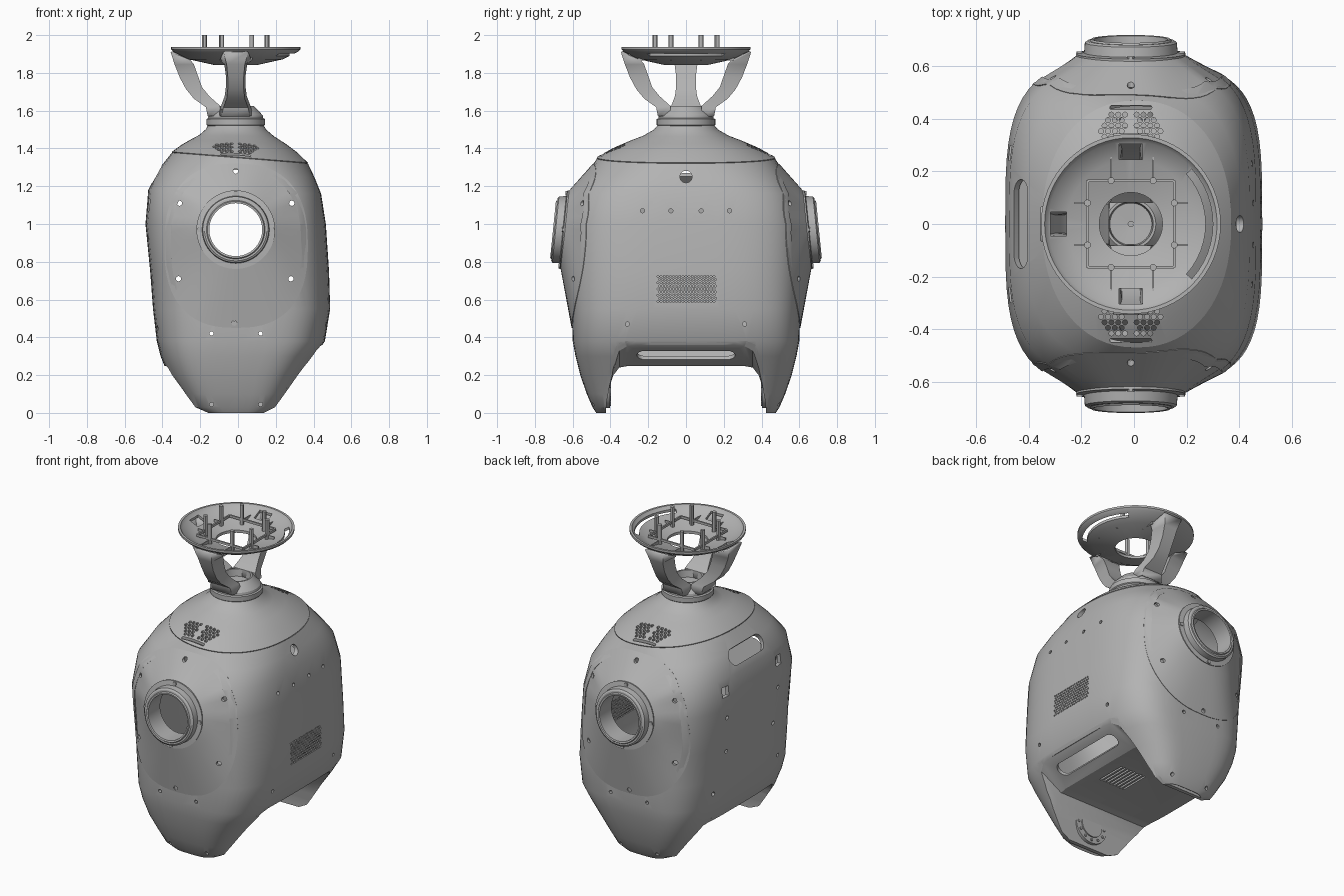
import bpy, bmesh
from math import sin, cos, pi, radians
from mathutils import Vector, Matrix
from mathutils.bvhtree import BVHTree

if "Cube" in bpy.data.objects:
    bpy.data.objects.remove(bpy.data.objects["Cube"])

grey = bpy.data.materials.new("shell grey")
grey.use_nodes = True
grey.diffuse_color = (0.45, 0.45, 0.45, 1)
grey.node_tree.nodes["Principled BSDF"].inputs["Base Color"].default_value = (0.45, 0.45, 0.45, 1)
parts = []
SEG = 64
ANGLES = [2 * pi * i / SEG for i in range(SEG)]
CX = -0.012  # axis of the neck and shoulders


def finish(name, bm, keep=True):
    bmesh.ops.recalc_face_normals(bm, faces=bm.faces)
    me = bpy.data.meshes.new(name)
    bm.to_mesh(me)
    ob = bpy.data.objects.new(name, me)
    bpy.context.collection.objects.link(ob)
    if keep:
        me.materials.append(grey)
        parts.append(ob)
    return ob


def loft_bm(rings, closed=True, cap=False, loop=False):
    bm = bmesh.new()
    rows = [[bm.verts.new(p) for p in ring] for ring in rings]
    if loop:
        rows.append(rows[0])
    n = len(rows[0])
    for a, b in zip(rows, rows[1:]):
        for i in range(n if closed else n - 1):
            j = (i + 1) % n
            bm.faces.new((a[i], a[j], b[j], b[i]))
    if cap:
        bm.faces.new(rows[0])
        bm.faces.new(rows[-1])
    return bm


def prism(bm, pts, centre, normal, depth):
    # extruded polygon, running depth each way along normal
    q = Vector(normal).to_track_quat('Z', 'Y').to_matrix().to_4x4()
    m = Matrix.Translation(centre) @ q
    lo, hi = [[bm.verts.new(m @ Vector((x, y, d))) for x, y in pts] for d in (-depth, depth)]
    for i in range(len(pts)):
        j = (i + 1) % len(pts)
        bm.faces.new((lo[i], lo[j], hi[j], hi[i]))
    bm.faces.new(lo[::-1])
    bm.faces.new(hi)


def disc(r, n=12):
    return [(r * cos(2 * pi * i / n), r * sin(2 * pi * i / n)) for i in range(n)]


def rect(a, b):
    return [(-a, -b), (a, -b), (a, b), (-a, b)]


def stadium(half, w):
    return [((half - w) * (1 if cos(a) > 0 else -1) + w * cos(a), w * sin(a))
            for a in [pi * (i + 0.5) / 10 for i in range(20)]]


def solidify(ob, t, offset=-1):
    m = ob.modifiers.new("thickness", 'SOLIDIFY')
    m.thickness, m.offset = t, offset


def cut(ob, cutters, op='DIFFERENCE'):
    # apply thickness and cutters, then drop the cutters
    for c in cutters:
        m = ob.modifiers.new("cut", 'BOOLEAN')
        m.operation, m.solver, m.object = op, 'EXACT', c
    dg = bpy.context.evaluated_depsgraph_get()
    me = bpy.data.meshes.new_from_object(ob.evaluated_get(dg))
    ob.modifiers.clear()
    ob.data = me
    for c in cutters:
        bpy.data.objects.remove(c)


def box(name, x, y, z):
    return finish(name, loft_bm([[(CX + a, b, c) for a, b in ((x[0], y[0]), (x[1], y[0]), (x[1], y[1]), (x[0], y[1]))]
                                 for c in z], cap=True))


def lathe(name, profile):
    return finish(name, loft_bm([[(CX + r * cos(a), r * sin(a), z) for a in ANGLES] for r, z in profile], loop=True))


def super_xy(a, n):
    c, s = cos(a), sin(a)
    return (abs(c) ** (2 / n) * (1 if c > 0 else -1), abs(s) ** (2 / n) * (1 if s > 0 else -1))


# Torso shell: height, back x, chest x, half depth, squareness
LEVELS = [(0, -.2, .18, .475, 4), (.03, -.27, .24, .495, 4), (.1, -.31, .28, .525, 4),
          (.2, -.37, .34, .56, 4), (.3, -.41, .41, .585, 4), (.38, -.43, .46, .6, 4),
          (.55, -.45, .488, .605, 3.8), (.75, -.465, .482, .62, 3.5), (1, -.49, .465, .62, 3.5),
          (1.17, -.475, .44, .585, 3.3), (1.27, -.418, .405, .52, 2.8), (1.35, -.35, .37, .47, 2.2)]


def torso_ring(z, x0, x1, y, n):
    ring = []
    for a in ANGLES:
        u, v = super_xy(a, n)
        x = (x0 + x1) / 2 + u * (x1 - x0) / 2
        ring.append(Vector((x, v * y, z - 0.08 * x * max(0, (z - 1.1) / 0.25))))
    return ring


torso_rings = [torso_ring(*lv) for lv in LEVELS]
bm = loft_bm(torso_rings)
tree = BVHTree.FromBMesh(bm)
torso = finish("torso_shell", bm)
solidify(torso, 0.025)

# Arch between the legs, also used for the underside tub
HALF_ARCH = [(.445, -.1), (.432, .06), (.417, .14), (.395, .205), (.36, .25), (.31, .26)]
ARCH = HALF_ARCH + [(-y, z) for y, z in reversed(HALF_ARCH)]
arch_rings = [[(x, y, z * h / 0.26) for y, z in ARCH] for x, h in ((-.7, .26), (.26, .26), (.44, .37), (.7, .37))]
arch_cutter = finish("arch_cutter", loft_bm(arch_rings, cap=True), False)

# Openings in the torso
OVAL = [super_xy(a, 2.5) for a in ANGLES]
holes = bmesh.new()
prism(holes, [(.345 * u, .4 * v) for u, v in OVAL], (-.01, 0, .885), (0, 1, 0), 1)
prism(holes, disc(0.032, 24), (.42, 0, 1.25), (1, 0, 0), 0.15)
prism(holes, stadium(0.17, 0.05), (-.435, 0, 1.265), (-.7, 0, .7), 0.06)
for row in range(9):
    for col in range(19):
        y = (col - 9) * 0.0165 + (0.008 if row % 2 else 0)
        prism(holes, disc(0.0055, 6), (.48, y, .59 + row * .0165), (1, 0, 0), 0.08)
for s in (-1, 1):
    for y, z in ((.08, 1.07), (.23, 1.07), (.31, .47)):
        prism(holes, disc(0.011), (.46, s * y, z), (1, 0, 0), 0.08)
    prism(holes, rect(.028, .032), (-.47, s * .27, 1.1), (1, 0, 0), 0.08)
    for y, z in ((.26, .93), (.24, .7), (.33, .45)):
        prism(holes, disc(0.013), (-.45, s * y, z), (1, 0, 0), 0.08)
    for x in (-.14, .12):
        for y, z in ((.5, .045), (.6, .42)):
            prism(holes, disc(0.011), (x, s * y, z), (0, 1, 0), 0.05)
cut(torso, [arch_cutter, finish("hole_cutter", holes, False)])

# Floor behind the carrying slot
pocket = bmesh.new()
prism(pocket, stadium(0.185, 0.065), (-.395, 0, 1.215), (-.7, 0, .7), 0.012)
finish("handle_pocket", pocket)

# Underside tub with inner leg walls, trimmed to the torso
tub = finish("underside_tub", loft_bm(arch_rings, closed=False))
solidify(tub, 0.024, 0)
cut(tub, [finish("torso_solid", loft_bm(torso_rings, cap=True), False)], 'INTERSECT')
slots = bmesh.new()
prism(slots, stadium(0.26, 0.045), (.35, 0, .315), (.52, 0, -.85), 0.05)
for i in range(8):
    prism(slots, rect(.006, .1), (.0 + i * .025, 0, .26), (0, 0, 1), 0.05)
cut(tub, [finish("slot_cutter", slots, False)])

# Round hubs on the inner leg walls
for s, side in ((-1, "front"), (1, "back")):
    hub = bmesh.new()
    prism(hub, disc(0.115, 40), (CX, s * .415, .14), (0, 1, 0), 0.012)
    prism(hub, disc(0.075, 40), (CX, s * .402, .14), (0, 1, 0), 0.006)
    for i in range(12):
        a = pi * i / 6
        prism(hub, disc(0.008, 8), (CX + .095 * cos(a), s * .402, .14 + .095 * sin(a)), (0, 1, 0), 0.006)
    finish(side + "_leg_hub", hub)

# Shoulder covers and collars, front and back
for s, side in ((-1, "front"), (1, "back")):
    rings = []
    for t in (0, .2, .4, .6, .8, 1):
        ring = []
        for a, (u, v) in zip(ANGLES, OVAL):
            edge = Vector((-.01 + .38 * u, 0, .885 + .435 * v))
            hit = tree.ray_cast(Vector((edge.x, s * 2, edge.z)), Vector((0, -s, 0)))[0]
            edge.y = s * ((abs(hit.y) if hit else .47) + .004)
            z = .97 + .2 * sin(a)
            top = Vector((CX + .2 * cos(a), s * (.645 - .1 * (z - .97)), z))
            ring.append(edge.lerp(top, t))
        rings.append(ring)
    cover = finish(side + "_shoulder_cover", loft_bm(rings))
    solidify(cover, 0.015)
    screws = bmesh.new()
    for x, z in ((CX, 1.28), (-.31, 1.11), (.285, 1.11), (-.315, .71), (.28, .71), (-.02, .475)):
        prism(screws, disc(0.014), (x, s * .6, z), (0, 1, 0), 0.2)
    cut(cover, [finish("screw_cutter", screws, False)])

    profile = [(.205, .62), (.208, .648), (.178, .652), (.175, .69), (.165, .697),
               (.155, .697), (.15, .704), (.14, .702), (.14, .58), (.165, .58)]
    rings = [[(CX + r * cos(a), s * (d - .1 * r * sin(a)), .97 + r * sin(a)) for a in ANGLES] for r, d in profile]
    finish(side + "_shoulder_ring", loft_bm(rings, loop=True))
    bolts = bmesh.new()
    for i in range(4):
        c, h = .193 * cos(pi * i / 2), .193 * sin(pi * i / 2)
        prism(bolts, disc(0.013), (CX + c, s * (.65 - .1 * h), .97 + h), (0, 1, 0), 0.006)
    finish(side + "_ring_bolts", bolts)

# Neck cover with vents
rings = []
for t, z in ((0, 1.354), (.25, 1.4), (.5, 1.436), (.75, 1.468), (.92, 1.5), (1, 1.53)):
    ring = []
    for a in ANGLES:
        u, v = super_xy(a, 2.2)
        x = (.01 + .36 * u) * (1 - t) + (CX + .143 * cos(a)) * t
        ring.append((x, .47 * v * (1 - t) + .143 * sin(a) * t, z - .08 * x * (1 - t)))
    rings.append(ring)
neck_cover = finish("neck_cover", loft_bm(rings))
solidify(neck_cover, 0.015)
vents = bmesh.new()
for s in (-1, 1):
    prism(vents, stadium(0.08, 0.008), (CX, s * .443, 1.4), (0, 0, 1), 0.15)
    for side in (-1, 1):
        for row in range(5):
            for col in range(4 if row < 3 else 3):
                x = .022 + .026 * col + (.013 if row % 2 else 0)
                prism(vents, disc(0.0098, 8), (CX + side * x, s * (.332 + .021 * row), 1.45), (0, 0, 1), 0.2)
cut(neck_cover, [finish("vent_cutter", vents, False)])

# Neck base and three hollow curved arms: inner radius, outer radius, half width, inner and outer height
lathe("neck_base", [(.14, 1.51), (.155, 1.525), (.155, 1.555), (.146, 1.56), (.143, 1.575),
                    (.12, 1.6), (.095, 1.625), (.085, 1.625), (.08, 1.58), (.01, 1.575), (.01, 1.53)])
ARM = [(.085, .14, .085, 1.57, 1.57), (.09, .15, .07, 1.62, 1.62), (.145, .215, .05, 1.67, 1.67),
       (.185, .256, .043, 1.72, 1.72), (.207, .288, .043, 1.78, 1.78), (.23, .315, .052, 1.845, 1.85),
       (.24, .335, .075, 1.87, 1.915)]
arm_openings = bmesh.new()
for name, ang in (("back_arm", pi), ("right_arm", -pi / 2), ("left_arm", pi / 2)):
    c, s = cos(ang), sin(ang)
    rings = [[(CX + r * c - w * s, r * s + w * c, z)
              for r, w, z in ((ri, -hw, zi), (ro, -hw * .8, zo), (ro, hw * .8, zo), (ri, hw, zi))]
             for ri, ro, hw, zi, zo in ARM]
    solidify(finish(name, loft_bm(rings)), 0.012)
    half = (.03, .045) if abs(c) > .5 else (.045, .03)
    prism(arm_openings, rect(*half), (CX + .275 * c, .275 * s, 1.9), (0, 0, 1), 0.1)

# Head dish with a curved slot and openings over the arms
dish = lathe("head_dish", [(.12, 1.843), (.25, 1.872), (.33, 1.912), (.342, 1.925), (.342, 1.938),
                           (.328, 1.938), (.315, 1.92), (.245, 1.888), (.12, 1.86)])
arc = [radians(-42 + 7 * i) for i in range(13)]
crescent = [[(CX + r * cos(a), r * sin(a), z) for r, a in
             [(.285, a) for a in arc] + [(.312, a) for a in reversed(arc)]] for z in (1.8, 2)]
cut(dish, [finish("crescent_cutter", loft_bm(crescent, cap=True), False),
           finish("arm_opening_cutter", arm_openings, False)])

# Square mounting frame, posts and fins
for s in (-1, 1):
    e = s * .165
    box("frame_bar", (-.165, .165), (e - .005, e + .005), (1.895, 1.91))
    box("frame_bar", (e - .005, e + .005), (-.165, .165), (1.895, 1.91))
    for k in (-.075, .085):
        for x, y in ((k, e), (e, k - .005)):
            post = bmesh.new()
            prism(post, disc(0.013), (CX + x, y, 1.93), (0, 0, 1), 0.07)
            finish("post", post)
        box("fin", (k - .003, k + .003), sorted((e, e + s * .09)), (1.865, 1.9))
        box("fin", sorted((e, e + s * .05)), (k - .008, k - .002), (1.865, 1.9))

# Smooth shading with crisp edges
bpy.ops.object.select_all(action='DESELECT')
for ob in parts:
    ob.select_set(True)
bpy.context.view_layer.objects.active = parts[0]
bpy.ops.object.shade_smooth_by_angle(angle=radians(30))
